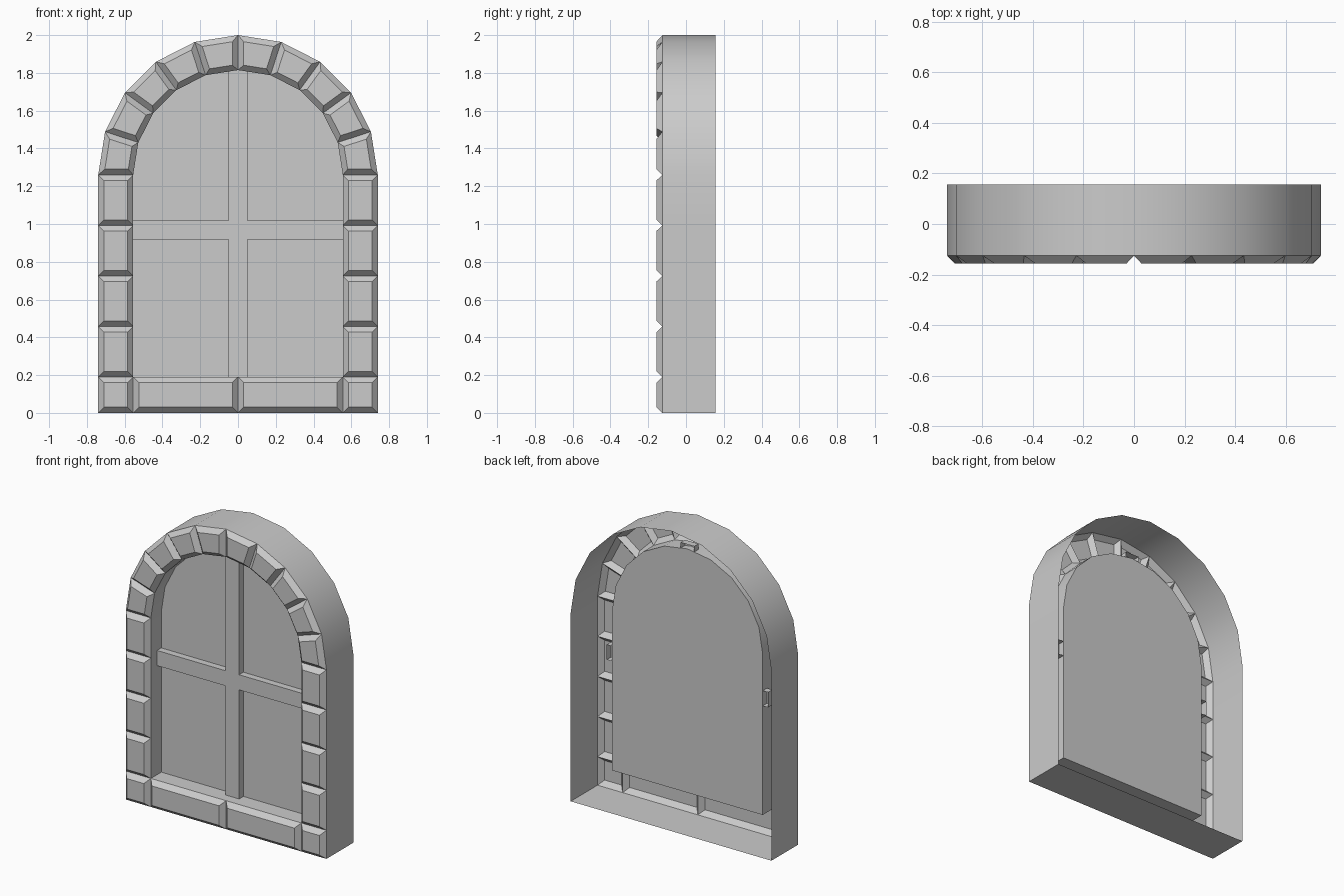
import bpy, bmesh
from math import sin, cos, radians

if "Cube" in bpy.data.objects:
    bpy.data.objects.remove(bpy.data.objects["Cube"])

R_OUT, R_IN = 0.74, 0.555        # outer and inner half widths / arch radii
SPRING, SILL = 1.26, 0.19        # arch spring height, sill height
BACK, JOINT, FRONT, PANEL = 0.157, -0.125, -0.157, -0.015


def side_points(r):
    """Counter-clockwise outline from bottom right over the arch to bottom left."""
    step = (SPRING - SILL) / 4
    up = [(r, 0)] + [(r, SILL + step * i) for i in range(4)]
    arch = [(r * cos(radians(a)), SPRING + r * sin(radians(a))) for a in range(0, 181, 18)]
    return up + arch + [(-x, z) for x, z in reversed(up)]


def finish(bm, name):
    mesh = bpy.data.meshes.new(name)
    bm.to_mesh(mesh)
    bm.free()
    ob = bpy.data.objects.new(name, mesh)
    bpy.context.collection.objects.link(ob)
    bpy.ops.object.select_all(action='DESELECT')
    ob.select_set(True)
    bpy.context.view_layer.objects.active = ob
    bpy.ops.object.shade_smooth_by_angle(angle=radians(30))
    return ob


def wall(bm, loop, y0, y1, flip=False):
    """Closed band of quads following a loop of (x, z) points."""
    a = [bm.verts.new((x, y0, z)) for x, z in loop]
    b = [bm.verts.new((x, y1, z)) for x, z in loop]
    for i in range(len(loop)):
        j = (i + 1) % len(loop)
        quad = (a[j], a[i], b[i], b[j])
        bm.faces.new(quad[::-1] if flip else quad)
    return a, b


outer, inner = side_points(R_OUT), side_points(R_IN)

# Stone frame: bevelled stones and an outer shell open at the back
bm = bmesh.new()
quads = [(outer[i], outer[i + 1], inner[i + 1], inner[i]) for i in range(len(outer) - 1)]
for x0, x1 in ((-R_IN, 0), (0, R_IN)):
    quads.append(((x0, 0), (x1, 0), (x1, SILL), (x0, SILL)))
for q in quads:
    bm.faces.new([bm.verts.new((x, JOINT, z)) for x, z in q])
bmesh.ops.remove_doubles(bm, verts=bm.verts[:], dist=0.0005)
bm.normal_update()
bmesh.ops.inset_individual(bm, faces=bm.faces[:], thickness=0.03,
                           depth=JOINT - FRONT, use_even_offset=True)
wall(bm, outer + [(-R_IN, 0), (0, 0), (R_IN, 0)], JOINT, BACK)
bmesh.ops.remove_doubles(bm, verts=bm.verts[:], dist=0.0005)
finish(bm, "stone_frame")

# Recessed panel with its reveal
bm = bmesh.new()
_, rim = wall(bm, inner[1:-1], JOINT, PANEL, flip=True)
bm.faces.new(rim)
finish(bm, "window_panel")


# Cross bars standing proud of the panel, without back faces
def bar(name, x0, x1, z0, z1):
    bm = bmesh.new()
    front, _ = wall(bm, [(x0, z0), (x1, z0), (x1, z1), (x0, z1)], -0.06, PANEL)
    bm.faces.new(front)
    finish(bm, name)


bar("upright_bar", -0.05, 0.05, SILL, 1.845)
bar("cross_bar", -0.595, 0.595, 0.917, 1.018)
